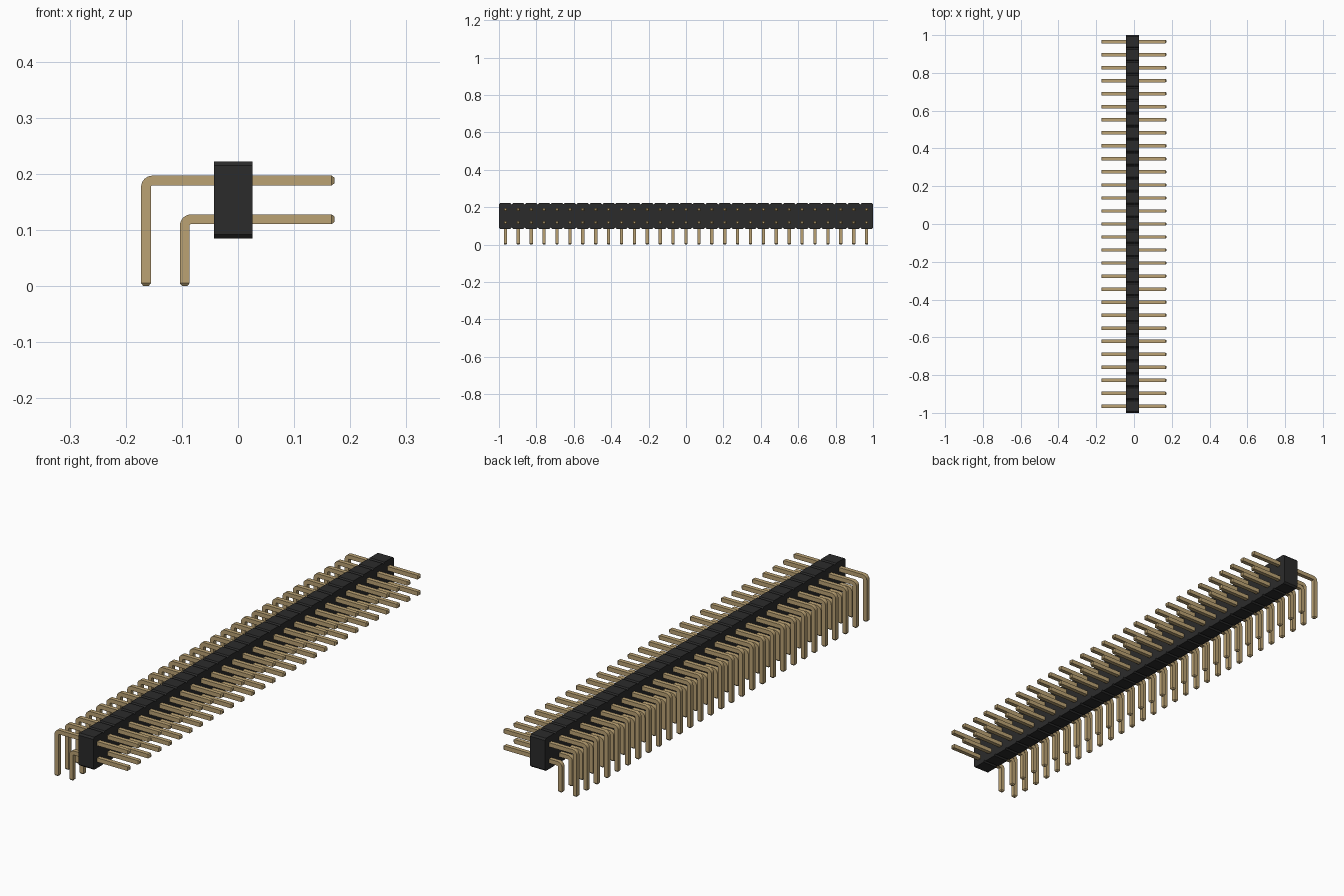
import bpy, bmesh, math
from mathutils import Vector

cube = bpy.data.objects.get("Cube")
if cube:
    bpy.data.objects.remove(cube, do_unlink=True)

COUNT = 29
PITCH = 2 / COUNT
HALF = 0.0087          # half thickness of a pin
TIP = 0.005            # length of the tapered tip
PIN_END = 0.172
BEND = HALF + 0.003    # centreline bend radius
BODY_X = (-0.043, 0.026)
BODY_Z = (0.085, 0.222)
CHAMFER = 0.0069


def material(name, color):
    m = bpy.data.materials.new(name)
    m.use_nodes = True
    m.diffuse_color = color
    m.node_tree.nodes["Principled BSDF"].inputs["Base Color"].default_value = color
    return m


def make_object(name, bm, mat):
    bmesh.ops.recalc_face_normals(bm, faces=bm.faces)
    mesh = bpy.data.meshes.new(name)
    bm.to_mesh(mesh)
    bm.free()
    mesh.materials.append(mat)
    obj = bpy.data.objects.new(name, mesh)
    bpy.context.collection.objects.link(obj)
    return obj


def pin_row(name, leg_x, arm_z, mat):
    """Right-angled square pin swept through rings, repeated along y."""
    # Each ring: centre x, centre z, direction angle of travel, half size
    rings = [(PIN_END, arm_z, 0, HALF * 0.55), (PIN_END - TIP, arm_z, 0, HALF)]
    cx, cz = leg_x + BEND, arm_z - BEND
    for i in range(9):
        a = math.pi / 2 * i / 8
        rings.append((cx - BEND * math.sin(a), cz + BEND * math.cos(a), a, HALF))
    rings += [(leg_x, TIP, math.pi / 2, HALF), (leg_x, 0, math.pi / 2, HALF * 0.55)]

    bm = bmesh.new()
    loops = []
    y0 = -1 + PITCH / 2
    for x, z, a, h in rings:
        out = Vector((-math.sin(a), 0, math.cos(a)))
        side = Vector((0, 1, 0))
        centre = Vector((x, y0, z))
        loops.append([bm.verts.new(centre + h * (u * out + v * side))
                      for u, v in ((1, 1), (1, -1), (-1, -1), (-1, 1))])
    for a, b in zip(loops, loops[1:]):
        for i in range(4):
            j = (i + 1) % 4
            bm.faces.new((a[i], a[j], b[j], b[i]))
    bm.faces.new(loops[0])
    bm.faces.new(loops[-1])
    obj = make_object(name, bm, mat)

    bpy.ops.object.select_all(action="DESELECT")
    obj.select_set(True)
    bpy.context.view_layer.objects.active = obj
    bpy.ops.object.shade_smooth_by_angle(angle=math.radians(25))

    arr = obj.modifiers.new("repeat", "ARRAY")
    arr.count = COUNT
    arr.use_relative_offset = False
    arr.use_constant_offset = True
    arr.constant_offset_displace = (0, PITCH, 0)


def housing(mat):
    """Notched bar: chamfered cells side by side, extruded across x."""
    low, high = BODY_Z
    top = [(-1, high - CHAMFER)]
    for i in range(COUNT):
        y = -1 + i * PITCH
        top += [(y + CHAMFER, high), (y + PITCH - CHAMFER, high),
                (y + PITCH, high - CHAMFER)]
    bottom = [(y, low + high - z) for y, z in reversed(top)]
    bm = bmesh.new()
    face = bm.faces.new([bm.verts.new((BODY_X[0], y, z)) for y, z in top + bottom])
    ext = bmesh.ops.extrude_face_region(bm, geom=[face], use_keep_orig=True)
    moved = [g for g in ext["geom"] if isinstance(g, bmesh.types.BMVert)]
    bmesh.ops.translate(bm, verts=moved, vec=(BODY_X[1] - BODY_X[0], 0, 0))
    make_object("housing", bm, mat)


black = material("black plastic", (0.024, 0.024, 0.024, 1))
gold = material("gold metal", (0.50, 0.365, 0.175, 1))

housing(black)
pin_row("upper_pins", -0.164, 0.188, gold)
pin_row("lower_pins", -0.095, 0.119, gold)
